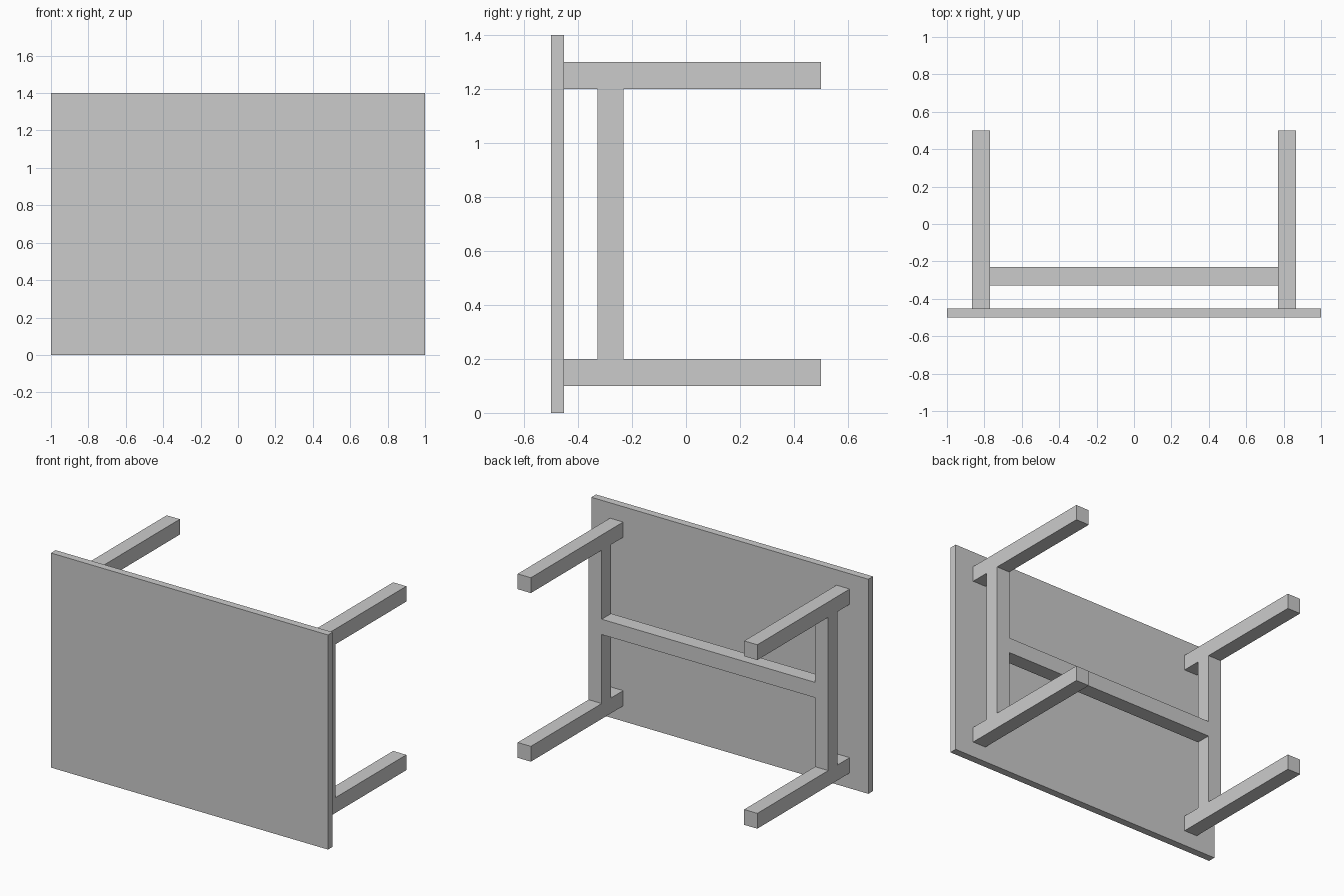
import bpy

if "Cube" in bpy.data.objects:
    bpy.data.objects.remove(bpy.data.objects["Cube"])


def box(name, x, y, z):
    """Box spanning the given (min, max) range on each axis."""
    spans = (x, y, z)
    bpy.ops.mesh.primitive_cube_add(size=1, location=[(a + b) / 2 for a, b in spans])
    ob = bpy.context.object
    ob.name = name
    ob.scale = [b - a for a, b in spans]
    bpy.ops.object.transform_apply(location=False, rotation=False, scale=True)
    return ob


INNER, OUTER = 0.77, 0.865      # leg faces in x
TOP_BACK = -0.452               # underside of the table top
RAIL_Y = (-0.328, -0.231)       # depth of the stretchers

# Table lying on its side: the top stands upright at the front
box("table_top", (-1, 1), (-0.5, TOP_BACK), (0, 1.4))

for side, x in (("left", (-OUTER, -INNER)), ("right", (INNER, OUTER))):
    # Legs point backwards
    for level, z in (("lower", (0.1, 0.2)), ("upper", (1.2, 1.3))):
        box(f"{side}_{level}_leg", x, (TOP_BACK, 0.5), z)
    # Stretcher joining the pair of legs
    box(f"{side}_stretcher", x, RAIL_Y, (0.2, 1.2))

# Long stretcher between the two leg pairs
box("centre_stretcher", (-INNER, INNER), RAIL_Y, (0.65, 0.75))
